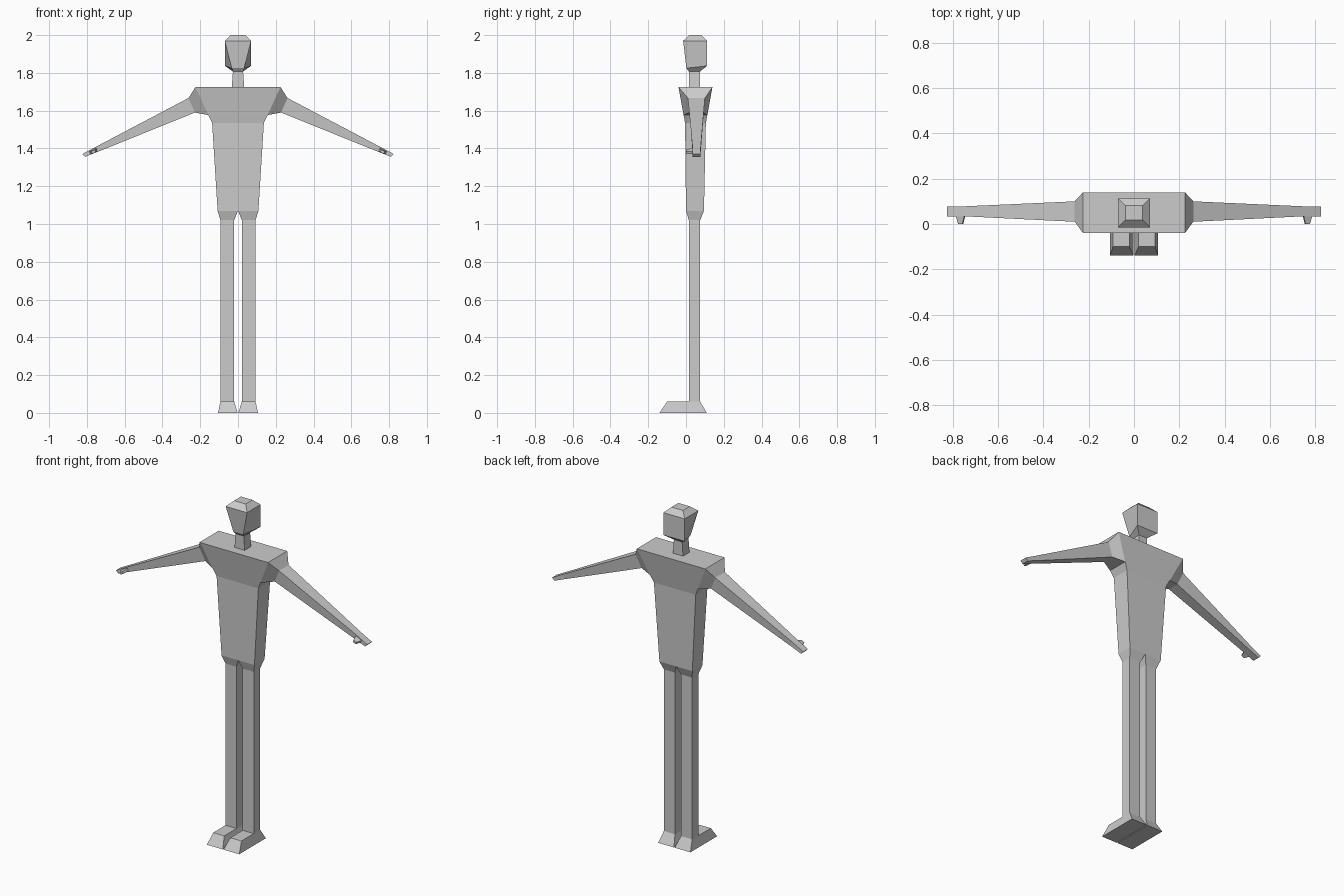
import bpy
import bmesh

cube = bpy.data.objects.get("Cube")
if cube:
    bpy.data.objects.remove(cube, do_unlink=True)

grey = bpy.data.materials.new("plain grey")
grey.use_nodes = True
GREY = (0.6, 0.6, 0.6, 1)
grey.diffuse_color = GREY
grey.node_tree.nodes["Principled BSDF"].inputs["Base Color"].default_value = GREY


def rect(x0, x1, y0, y1, z):
    """Level rectangular section."""
    return [(x0, y0, z), (x1, y0, z), (x1, y1, z), (x0, y1, z)]


def slanted(top, bottom):
    """Arm section; each edge is (x, z, front y, back y)."""
    (xt, zt, ft, bt), (xb, zb, fb, bb) = top, bottom
    return [(xt, ft, zt), (xt, bt, zt), (xb, bb, zb), (xb, fb, zb)]


def loft(name, sections, cap_start=True, cap_end=True, mirror=False):
    """Skin a row of four-cornered sections into a flat-shaded part."""
    bm = bmesh.new()
    rings = [[bm.verts.new(p) for p in s] for s in sections]
    for a, b in zip(rings, rings[1:]):
        for i in range(4):
            j = (i + 1) % 4
            bm.faces.new((a[i], a[j], b[j], b[i]))
    if cap_start:
        bm.faces.new(rings[0])
    if cap_end:
        bm.faces.new(rings[-1])
    bmesh.ops.recalc_face_normals(bm, faces=bm.faces)
    mesh = bpy.data.meshes.new(name)
    bm.to_mesh(mesh)
    bm.free()
    mesh.materials.append(grey)
    obj = bpy.data.objects.new(name, mesh)
    bpy.context.collection.objects.link(obj)
    if mirror:
        obj.modifiers.new("Mirror", "MIRROR").use_clip = False
    return obj


# Torso, widest at the flat shoulder line
loft("torso", [
    rect(-0.108, 0.108, 0.0, 0.095, 1.07),
    rect(-0.137, 0.137, -0.005, 0.105, 1.535),
    rect(-0.157, 0.157, -0.013, 0.113, 1.577),
    rect(-0.225, 0.225, -0.04, 0.14, 1.725),
], cap_start=False)

# Shoulders, arms and hands
loft("arms", [
    slanted((0.225, 1.725, -0.04, 0.14), (0.157, 1.577, -0.013, 0.113)),
    slanted((0.262, 1.667, 0.01, 0.10), (0.228, 1.59, 0.02, 0.09)),
    slanted((0.75, 1.41, 0.034, 0.078), (0.74, 1.383, 0.034, 0.078)),
    slanted((0.825, 1.37, 0.034, 0.078), (0.81, 1.355, 0.034, 0.078)),
], cap_start=False, mirror=True)

# Thumbs pointing forward from the hands
loft("thumbs", [
    [(0.75, 0.036, 1.404), (0.788, 0.036, 1.385),
     (0.782, 0.036, 1.37), (0.745, 0.036, 1.387)],
    [(0.758, 0.0, 1.393), (0.777, 0.0, 1.384),
     (0.772, 0.0, 1.372), (0.754, 0.0, 1.38)],
], mirror=True)

# Hips narrowing into straight legs and flared feet
loft("legs", [
    rect(0.0, 0.108, 0.0, 0.095, 1.07),
    rect(0.02, 0.093, 0.015, 0.075, 1.02),
    rect(0.02, 0.093, 0.015, 0.075, 0.06),
], cap_start=False, cap_end=False, mirror=True)
loft("feet", [
    rect(0.02, 0.093, -0.10, 0.075, 0.06),
    rect(0.002, 0.106, -0.14, 0.11, 0.0),
], mirror=True)

# Neck
loft("neck", [
    rect(-0.033, 0.033, 0.015, 0.075, 1.725),
    rect(-0.027, 0.027, 0.015, 0.075, 1.808),
], cap_start=False, cap_end=False)

# Head with a tapered face and a bevelled crown
loft("head", [
    rect(-0.027, 0.027, 0.015, 0.075, 1.808),
    [(-0.033, 0.002, 1.825), (0.033, 0.002, 1.825),
     (0.07, 0.112, 1.837), (-0.07, 0.112, 1.837)],
    rect(-0.07, 0.07, -0.015, 0.112, 1.97),
    rect(-0.038, 0.038, 0.018, 0.082, 2.0),
], cap_start=False)
